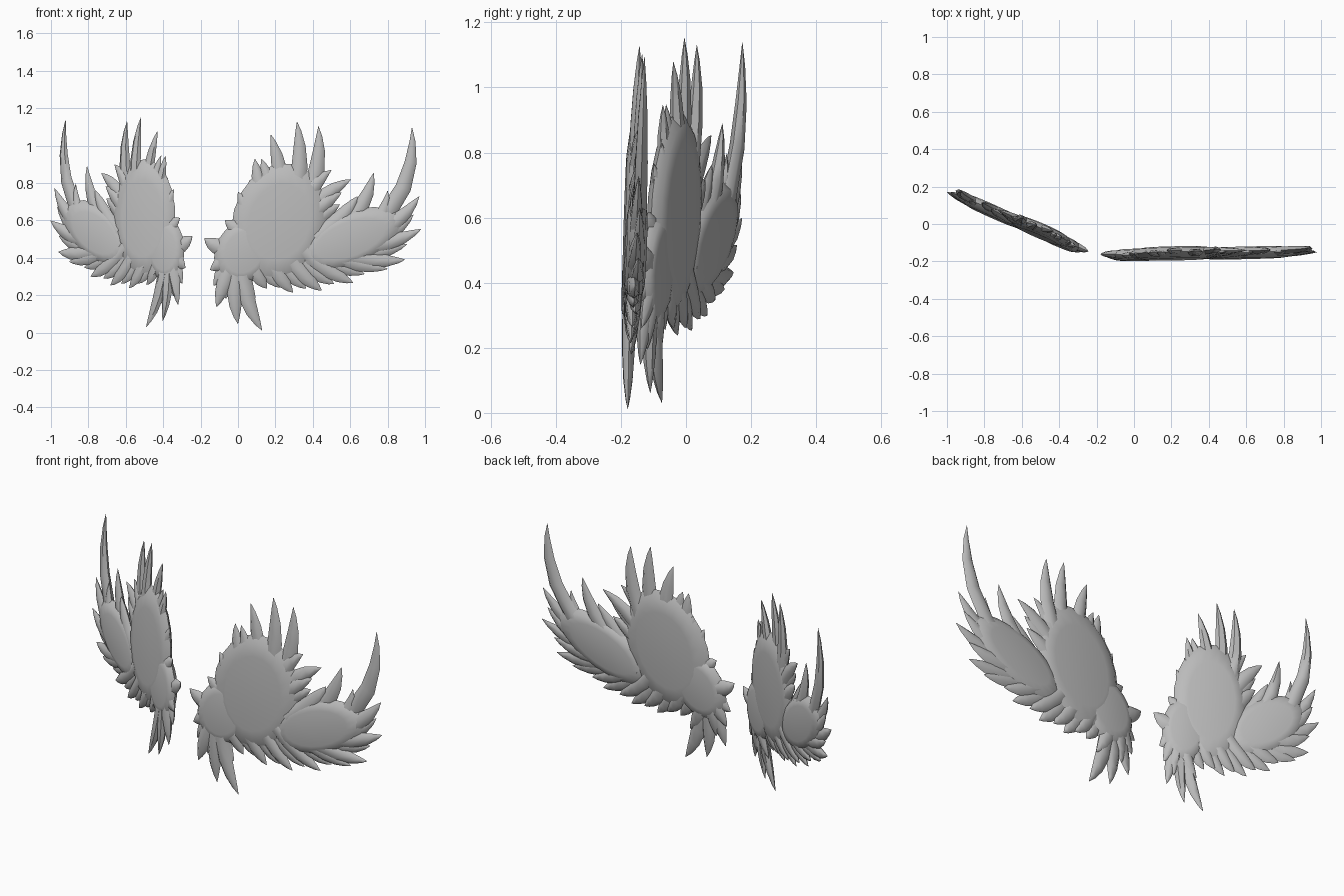
import bpy, bmesh, math
from mathutils import Vector, Matrix

cube = bpy.data.objects.get("Cube")
if cube:
    bpy.data.objects.remove(cube, do_unlink=True)

grey = bpy.data.materials.new("feather_grey")
grey.use_nodes = True
grey.diffuse_color = (0.5, 0.5, 0.5, 1)
grey.node_tree.nodes["Principled BSDF"].inputs["Base Color"].default_value = grey.diffuse_color

HALF_WIDTH, HALF_DEPTH = 0.047, 0.024


def curve(p0, p1, p2, t):
    return p0 * (1 - t) ** 2 + p1 * 2 * t * (1 - t) + p2 * t * t


def arc(p0, p1, p2, count):
    """Feather tips along a curve, every second one drawn in towards the body."""
    tips = []
    for i in range(count):
        p = curve(Vector(p0), Vector(p1), Vector(p2), i / (count - 1))
        tips.append(p.lerp(Vector((0.3, 0.5)), 0.07 * (i % 2)))
    return tips


def bridge(bm, rings):
    """Skin a stack of rings and close both ends."""
    n = len(rings[0])
    for a, b in zip(rings, rings[1:]):
        for i in range(n):
            bm.faces.new((a[i], a[(i + 1) % n], b[(i + 1) % n], b[i]))
    bm.faces.new(rings[0])
    bm.faces.new(rings[-1])


def add_feather(bm, root, tip, bend, depth):
    """A curved, pointed blade with a flattened six-sided section."""
    d = (tip - root).normalized()
    ctrl = (root + tip) / 2 + Vector((-d.y, d.x)) * bend
    rings = []
    for t in (0, 0.3, 0.55, 0.75, 0.9, 0.995):
        c = curve(root, ctrl, tip, t)
        along = ((ctrl - root) * (1 - t) + (tip - ctrl) * t).normalized()
        size = 1 - t ** 4
        ring = []
        for k in range(6):
            a = k * math.pi / 3
            s = math.cos(a) * HALF_WIDTH * size
            y = math.sin(a) * HALF_DEPTH * size + depth * (1 - t / 2)
            ring.append(bm.verts.new((c.x - along.y * s, y, c.y + along.x * s)))
        rings.append(ring)
    bridge(bm, rings)


def finish(bm, name, matrix):
    bm.transform(matrix)
    bmesh.ops.recalc_face_normals(bm, faces=bm.faces[:])
    mesh = bpy.data.meshes.new(name)
    bm.to_mesh(mesh)
    bm.free()
    mesh.materials.append(grey)
    obj = bpy.data.objects.new(name, mesh)
    bpy.context.collection.objects.link(obj)
    bpy.ops.object.select_all(action='DESELECT')
    obj.select_set(True)
    bpy.context.view_layer.objects.active = obj
    bpy.ops.object.shade_smooth_by_angle(angle=math.radians(50))


def feathers(name, matrix, roots, bends, tips):
    """A row of feathers; roots and bends blend from first to last."""
    bm = bmesh.new()
    first, last = Vector(roots[0]), Vector(roots[1])
    for i, tip in enumerate(tips):
        f = i / (len(tips) - 1)
        bend = bends[0] + (bends[1] - bends[0]) * f
        add_feather(bm, first.lerp(last, f), Vector(tip), bend, 0.007 if i % 2 else -0.007)
    finish(bm, name, matrix)


def pillow(name, matrix, centre, radii, tilt, depth):
    """A tilted oval with a thin rim and flat front and back."""
    bm = bmesh.new()
    turn = Matrix.Rotation(math.radians(tilt), 2)
    rings = []
    for scale, y in ((0.65, -1), (0.87, -0.75), (1, 0), (0.87, 0.75), (0.65, 1)):
        ring = []
        for k in range(20):
            a = k * math.pi / 10
            p = turn @ Vector((math.cos(a) * radii[0], math.sin(a) * radii[1])) * scale
            ring.append(bm.verts.new((centre[0] + p.x, y * depth, centre[1] + p.y)))
        rings.append(ring)
    bridge(bm, rings)
    finish(bm, name, matrix)


def wing(side, rows, origin):
    """One wing drawn in x-z with y as thickness, then set in place."""
    m = Matrix.Translation(origin) @ Matrix(rows).to_4x4()
    # Body, shoulder and arm
    pillow(side + "_wing_body", m, (0.22, 0.59), (0.25, 0.32), -15, 0.032)
    pillow(side + "_wing_shoulder", m, (0.03, 0.43), (0.15, 0.18), -30, 0.030)
    pillow(side + "_wing_arm", m, (0.6, 0.5), (0.3, 0.14), 22, 0.031)
    # Short rows that follow the rim
    feathers(side + "_shoulder_feathers", m, ((0.07, 0.5), (0.19, 0.6)), (0, 0.03),
             arc((-0.07, 0.6), (-0.01, 0.74), (0.09, 0.93), 5))
    feathers(side + "_outer_feathers", m, ((0.62, 0.48), (0.5, 0.44)), (-0.08, -0.05),
             arc((0.97, 0.73), (1.03, 0.55), (0.895, 0.39), 5))
    feathers(side + "_lower_feathers", m, ((0.45, 0.44), (0.07, 0.42)), (-0.03, -0.03),
             arc((0.8, 0.34), (0.42, 0.16), (0.155, 0.235), 9))
    # Long plumes
    feathers(side + "_crest_feathers", m, ((0.2, 0.6), (0.31, 0.6)), (-0.02, -0.09),
             ((0.125, 0.93), (0.175, 1.06), (0.315, 1.13), (0.43, 1.105)))
    feathers(side + "_wrist_feathers", m, ((0.31, 0.6), (0.32, 0.54)), (0.06, 0.01),
             ((0.5, 0.87), (0.605, 0.82), (0.555, 0.75), (0.545, 0.685)))
    feathers(side + "_arm_feathers", m, ((0.42, 0.5), (0.62, 0.48)), (-0.03, -0.21),
             ((0.64, 0.73), (0.725, 0.855), (0.8, 0.76), (0.93, 1.1)))
    feathers(side + "_tail_feathers", m, ((0.02, 0.42), (-0.02, 0.44)), (-0.07, 0.03),
             ((0.13, 0.01), (0.095, 0.18), (0, 0.045), (-0.065, 0.18),
              (-0.115, 0.135), (-0.13, 0.25), (-0.15, 0.335), (-0.18, 0.505)))


# The left wing is spread flat, the right one is mirrored and swept back
wing("left", ((1, 0, 0), (0.015, 1, 0.03), (0, 0, 1)), (0, -0.178, 0))
wing("right", ((-0.656, 0.39, 0.085), (0.28, 0.92, 0.015), (0.03, 0, 1)), (-0.406, -0.107, 0.015))
